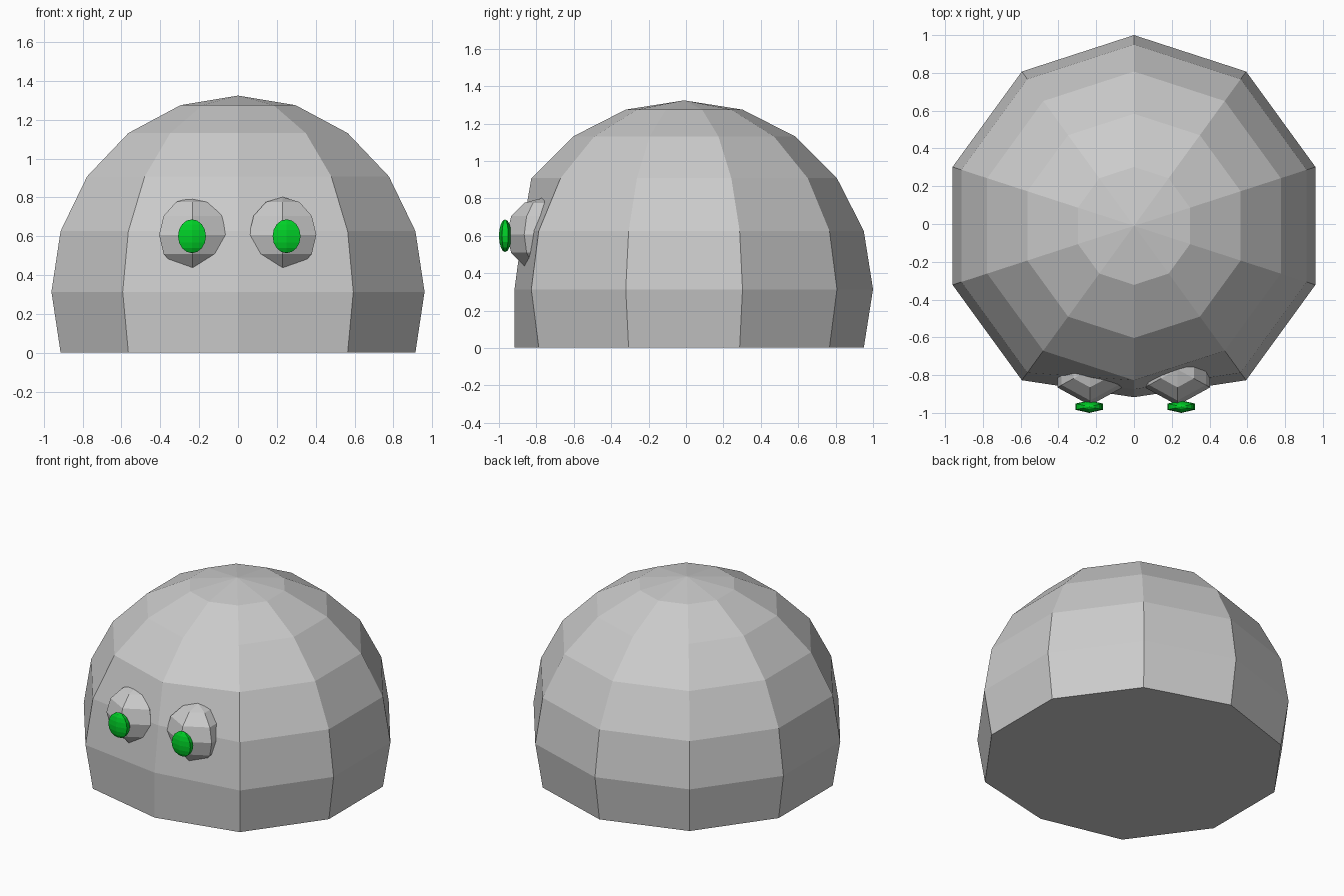
import bpy, bmesh, math
from mathutils import Matrix

cube = bpy.data.objects.get("Cube")
if cube:
    bpy.data.objects.remove(cube)


def material(name, colour):
    m = bpy.data.materials.new(name)
    m.use_nodes = True
    m.diffuse_color = colour
    m.node_tree.nodes["Principled BSDF"].inputs["Base Color"].default_value = colour
    return m


grey = material("light grey", (0.6, 0.6, 0.6, 1))
green = material("bright green", (0.0, 0.62, 0.02, 1))


def add_object(name, bm, mat):
    mesh = bpy.data.meshes.new(name)
    bm.to_mesh(mesh)
    bm.free()
    mesh.materials.append(mat)
    ob = bpy.data.objects.new(name, mesh)
    bpy.context.collection.objects.link(ob)
    return ob


def low_poly_ball(name, centre, scale, segments, rings, mat):
    # ball with a vertex column facing the front
    bm = bmesh.new()
    bmesh.ops.create_uvsphere(bm, u_segments=segments, v_segments=rings, radius=1)
    column = max(bm.verts, key=lambda v: (round(abs(v.co.x) + abs(v.co.y), 4), -v.co.y))
    turn = -math.pi / 2 - math.atan2(column.co.y, column.co.x)
    bm.transform(Matrix.Translation(centre) @ Matrix.Diagonal((*scale, 1))
                 @ Matrix.Rotation(turn, 4, "Z"))
    return add_object(name, bm, mat)


# Body: faceted dome, cut flat below, with the front column pressed in
SIDES = 10
RADIUS, MID_Y, MID_Z = 1.01, -0.01, 0.314
PRESSED = {-1: -0.917, 0: -0.917, 1: -0.875}
bm = bmesh.new()
rings = []
for level in range(-1, 5):
    lat = math.radians(18 * level)
    ring = []
    for k in range(SIDES):
        a = math.tau * k / SIDES - math.pi / 2
        r = RADIUS * math.cos(lat)
        y = MID_Y + r * math.sin(a)
        if k == 0:
            y = PRESSED.get(level, y)
        z = max(0, MID_Z + RADIUS * math.sin(lat))
        ring.append(bm.verts.new((r * math.cos(a), y, z)))
    rings.append(ring)
top = bm.verts.new((0, MID_Y, MID_Z + RADIUS))
bm.faces.new(rings[0][::-1])
for k in range(SIDES):
    n = (k + 1) % SIDES
    for low, high in zip(rings, rings[1:]):
        bm.faces.new((low[k], low[n], high[n], high[k]))
    bm.faces.new((rings[-1][k], rings[-1][n], top))
add_object("dome_body", bm, grey)

# Eyes: six-sided balls half sunk in the dome, with flat green pupils
for side, eye_x, pupil_x in (("right", -0.233, -0.237), ("left", 0.23, 0.25)):
    low_poly_ball(side + "_eye", (eye_x, -0.77, 0.607), (0.2, 0.19, 0.195), 6, 6, grey)
    low_poly_ball(side + "_pupil", (pupil_x, -0.967, 0.6), (0.083, 0.033, 0.087), 6, 8, green)
